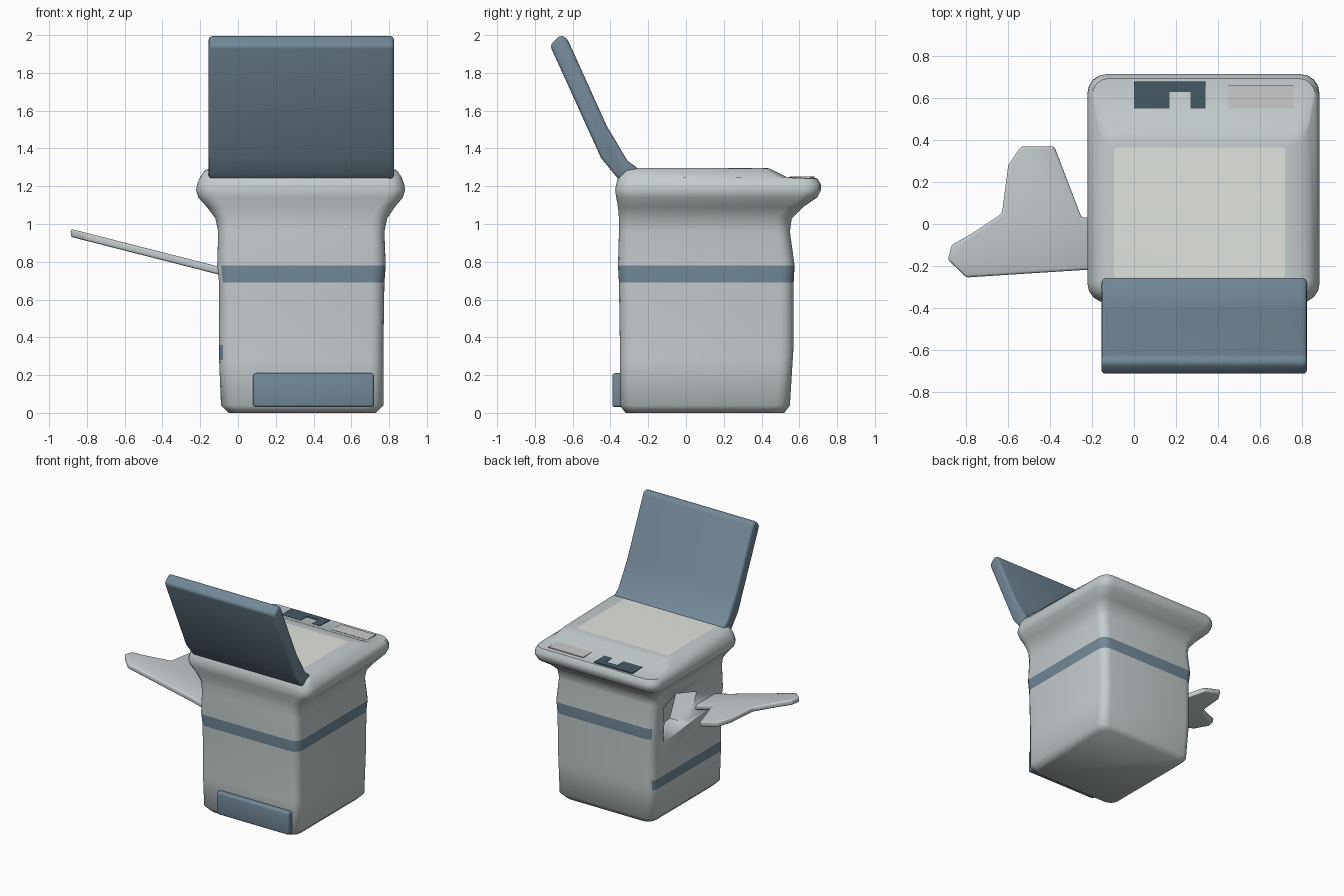
import bpy, bmesh, math

if "Cube" in bpy.data.objects:
    bpy.data.objects.remove(bpy.data.objects["Cube"])


def material(name, color):
    m = bpy.data.materials.new(name)
    m.diffuse_color = (*color, 1)
    m.use_nodes = True
    m.node_tree.nodes["Principled BSDF"].inputs["Base Color"].default_value = m.diffuse_color
    return m


GREY = material("pale_grey", (0.56, 0.61, 0.62))
BLUE = material("slate_blue", (0.17, 0.25, 0.31))
CREAM = material("cream", (0.75, 0.78, 0.73))
DARK = material("dark_blue", (0.06, 0.10, 0.13))
PINK = material("dusty_pink", (0.58, 0.57, 0.57))


def finish(bm, name, mats, bevel=0, segments=3, angle=40):
    bmesh.ops.recalc_face_normals(bm, faces=bm.faces)
    me = bpy.data.meshes.new(name)
    bm.to_mesh(me)
    bm.free()
    for m in mats:
        me.materials.append(m)
    ob = bpy.data.objects.new(name, me)
    bpy.context.collection.objects.link(ob)
    bpy.ops.object.select_all(action='DESELECT')
    bpy.context.view_layer.objects.active = ob
    ob.select_set(True)
    if bevel:
        mod = ob.modifiers.new("bevel", 'BEVEL')
        mod.width, mod.segments = bevel, segments
        mod.limit_method = 'ANGLE'
        bpy.ops.object.modifier_apply(modifier=mod.name)
    bpy.ops.object.shade_smooth_by_angle(angle=math.radians(angle))
    return ob


def prism(name, points, offset, mat, bevel=0):
    """Extrude a planar outline by an offset vector."""
    bm = bmesh.new()
    face = bm.faces.new([bm.verts.new(p) for p in points])
    ext = bmesh.ops.extrude_face_region(bm, geom=[face])
    verts = [g for g in ext["geom"] if isinstance(g, bmesh.types.BMVert)]
    bmesh.ops.translate(bm, verts=verts, vec=offset)
    return finish(bm, name, [mat], bevel)


def box(name, x, y, z, mat, bevel=0):
    pts = [(x[0], y[0], z[0]), (x[1], y[0], z[0]), (x[1], y[1], z[0]), (x[0], y[1], z[0])]
    return prism(name, pts, (0, 0, z[1] - z[0]), mat, bevel)


def ring(bm, x0, x1, y0, y1, z, r, back_drop=0, n=4):
    """Rounded rectangle loop; back_drop lowers its rear side."""
    out = []
    corners = [(x1 - r, y1 - r, 0), (x0 + r, y1 - r, 90), (x0 + r, y0 + r, 180), (x1 - r, y0 + r, 270)]
    for cx, cy, a in corners:
        for i in range(n + 1):
            t = math.radians(a + 90 * i / n)
            y = cy + r * math.sin(t)
            out.append(bm.verts.new((cx + r * math.cos(t), y, z - (back_drop if y > y1 - r - 0.001 else 0))))
    return out


# Cabinet body with flared rim, lofted from bottom to top
sections = [
    (-0.05, 0.73, -0.32, 0.52, 0.00, 0.07),
    (-0.09, 0.77, -0.35, 0.55, 0.04, 0.07),
    (-0.10, 0.77, -0.35, 0.565, 0.28, 0.07),
    (-0.10, 0.77, -0.35, 0.57, 0.36, 0.07),
    (-0.10, 0.775, -0.355, 0.57, 0.69, 0.07),
    (-0.11, 0.782, -0.36, 0.575, 0.78, 0.07),
    (-0.105, 0.775, -0.355, 0.55, 0.96, 0.07),
    (-0.12, 0.79, -0.355, 0.56, 1.03, 0.08),
    (-0.165, 0.83, -0.36, 0.62, 1.09, 0.09),
    (-0.21, 0.873, -0.37, 0.695, 1.14, 0.09),
    (-0.222, 0.885, -0.375, 0.715, 1.18, 0.09),
    (-0.217, 0.88, -0.37, 0.715, 1.21, 0.09),
    (-0.20, 0.865, -0.36, 0.695, 1.25, 0.08, 0.008),
    (-0.175, 0.84, -0.33, 0.53, 1.285, 0.06, 0.035),
    (-0.14, 0.81, -0.30, 0.44, 1.295, 0.05),
    (-0.095, 0.72, -0.255, 0.365, 1.297, 0.01),
]
bm = bmesh.new()
loops = [ring(bm, *s) for s in sections]
bm.faces.new(loops[0][::-1])
count = len(loops[0])
for k, (a, b) in enumerate(zip(loops, loops[1:])):
    for i in range(count):
        j = (i + 1) % count
        f = bm.faces.new((a[i], a[j], b[j], b[i]))
        left = f.calc_center_median().x < -0.085
        # stripe: high on three sides, low on the left side
        if (k == 4 and not left) or (k == 2 and left):
            f.material_index = 1
bm.faces.new(loops[-1]).material_index = 2
body = finish(bm, "cabinet", [GREY, BLUE, CREAM], angle=50)

# Opening in the left wall
hole = [(-0.3, 0.42, 0.62), (-0.3, 0.44, 0.90), (-0.3, 0.28, 0.96), (-0.3, 0.02, 0.88), (-0.3, 0.12, 0.66)]
cutter = prism("opening_cutter", hole, (0.36, 0, 0), GREY)
mod = body.modifiers.new("opening", 'BOOLEAN')
mod.object, mod.operation, mod.solver = cutter, 'DIFFERENCE', 'EXACT'
bpy.context.view_layer.objects.active = body
bpy.ops.object.modifier_apply(modifier=mod.name)
bpy.data.objects.remove(cutter)

# Leaning upright panel
side = [(-0.25, 1.292), (-0.31, 1.335), (-0.42, 1.52), (-0.63, 1.985), (-0.665, 2.0),
        (-0.72, 1.945), (-0.45, 1.35), (-0.385, 1.27), (-0.35, 1.23)]
prism("upright_panel", [(-0.155, y, z) for y, z in side], (0.98, 0, 0), BLUE, 0.02)

# Side wing, a thin tray sloping up and out
plan = [(-0.05, -0.22), (-0.25, -0.22), (-0.80, -0.255), (-0.888, -0.17), (-0.87, -0.10),
        (-0.78, -0.05), (-0.63, 0.05), (-0.60, 0.28), (-0.54, 0.37), (-0.38, 0.37),
        (-0.25, 0.03), (-0.05, 0.03)]
prism("side_wing", [(x, y, 0.77 - 0.255 * (x + 0.25)) for x, y in plan], (0, 0, 0.042), GREY, 0.012)

# Front lower plate
box("front_plate", (0.08, 0.72), (-0.39, -0.33), (0.03, 0.21), BLUE, 0.015)

# Flat markings on the rear ledge
for name, x, y, mat in [("ledge_mark_left", (0.0, 0.17), (0.55, 0.68), DARK),
                        ("ledge_mark_middle", (0.17, 0.27), (0.63, 0.68), DARK),
                        ("ledge_mark_right", (0.27, 0.34), (0.55, 0.68), DARK),
                        ("ledge_patch", (0.45, 0.76), (0.55, 0.66), PINK)]:
    box(name, x, y, (1.235, 1.251), mat)
